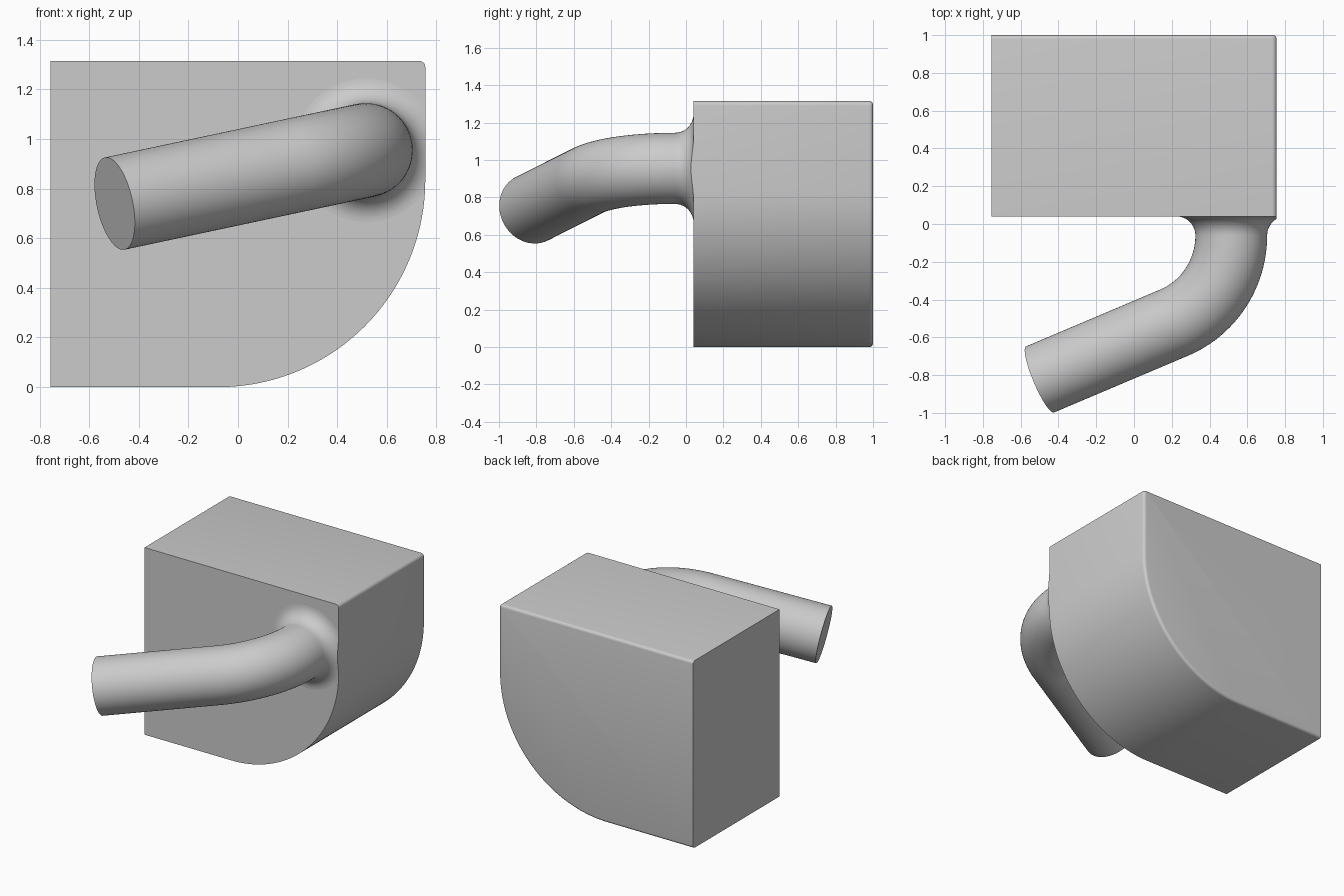
import bpy, bmesh
from math import sin, cos, pi, sqrt, radians
from mathutils import Vector

cube = bpy.data.objects.get("Cube")
if cube:
    bpy.data.objects.remove(cube, do_unlink=True)

grey = bpy.data.materials.new("plain_grey")
grey.use_nodes = True
COLOUR = (0.6, 0.6, 0.6, 1)
grey.diffuse_color = COLOUR
grey.node_tree.nodes["Principled BSDF"].inputs["Base Color"].default_value = COLOUR

HALF, TOP, FRONT, BACK = 0.755, 1.315, 0.04, 1.0   # block extents
ARC = 0.835                                        # big rounded lower corner
ARC_X, ARC_Z = HALF - ARC, ARC


def finish(bm, name):
    bmesh.ops.recalc_face_normals(bm, faces=bm.faces)
    mesh = bpy.data.meshes.new(name)
    bm.to_mesh(mesh)
    bm.free()
    mesh.materials.append(grey)
    obj = bpy.data.objects.new(name, mesh)
    bpy.context.collection.objects.link(obj)
    bpy.ops.object.select_all(action='DESELECT')
    obj.select_set(True)
    bpy.context.view_layer.objects.active = obj
    bpy.ops.object.shade_smooth_by_angle(angle=radians(30))
    return obj


def arc(cx, cz, r, start, end, steps):
    return [(cx + r * cos(start + (end - start) * i / steps),
             cz + r * sin(start + (end - start) * i / steps)) for i in range(steps + 1)]


# Block: profile extruded backwards, back rim softened except on the flat side
soft = 0.025
profile = [(-HALF, TOP), (-HALF, 0)]
profile += arc(ARC_X, ARC_Z, ARC, -pi / 2, 0, 48)
profile += arc(HALF - soft, TOP - soft, soft, 0, pi / 2, 6)
bm = bmesh.new()
front = bm.faces.new([bm.verts.new((x, FRONT, z)) for x, z in profile])
new = bmesh.ops.extrude_face_region(bm, geom=[front], use_keep_orig=True)["geom"]
bmesh.ops.translate(bm, vec=(0, BACK - FRONT, 0),
                    verts=[g for g in new if isinstance(g, bmesh.types.BMVert)])
rim = [e for e in bm.edges if all(v.co.y > BACK - 0.01 for v in e.verts)
       and any(v.co.x > -HALF + 0.01 for v in e.verts)]
bmesh.ops.bevel(bm, geom=rim, offset=0.02, segments=4, profile=0.5, affect='EDGES')
finish(bm, "block")

# Pipe: flared foot trimmed to the block outline, bend, then a straight run
R, FLARE, BEND, SIDES = 0.19, 0.1, 0.5, 64
TILT, TURN = radians(12), radians(67.5)
foot = Vector((0.515, FRONT - FLARE, 0.955))
ahead = Vector((0, -1, 0))
across = Vector((-cos(TILT), 0, -sin(TILT)))
side = ahead.cross(across)
angles = [2 * pi * i / SIDES for i in range(SIDES)]


def outline_reach(d):
    """Distance from the pipe axis to the block outline in direction d."""
    if d.x > 0:
        t = (HALF - foot.x) / d.x
        if foot.z + t * d.z >= ARC_Z:
            return t
    px, pz = foot.x - ARC_X, foot.z - ARC_Z
    k = px * d.x + pz * d.z
    return -k + sqrt(k * k - px * px - pz * pz + ARC * ARC)


def flare_ring(f):
    ring = []
    for a in angles:
        d = across * cos(a) + side * sin(a)
        reach = min(R + FLARE, outline_reach(d))
        out = R + (reach - R) * (1 - cos(f * pi / 2))
        rise = sqrt(max(0, FLARE ** 2 - (R + FLARE - out) ** 2))
        ring.append(foot + d * out - ahead * rise)
    return ring


def pipe_ring(theta, run=0):
    t = ahead * cos(theta) + across * sin(theta)
    n = across * cos(theta) - ahead * sin(theta)
    c = foot + ahead * BEND * sin(theta) + across * BEND * (1 - cos(theta)) + t * run
    return [c + (n * cos(a) + side * sin(a)) * R for a in angles]


edge = flare_ring(1)
rings = [[Vector((p.x, FRONT + 0.0005, p.z)) for p in edge], edge]
rings += [flare_ring(1 - i / 10) for i in range(1, 10)]
rings += [pipe_ring(TURN * i / 24) for i in range(25)]
rings.append(pipe_ring(TURN, 0.786))

bm = bmesh.new()
loops = [[bm.verts.new(p) for p in ring] for ring in rings]
for lo, hi in zip(loops, loops[1:]):
    for i in range(SIDES):
        j = (i + 1) % SIDES
        bm.faces.new((lo[i], lo[j], hi[j], hi[i]))
bm.faces.new(loops[-1])
bm.faces.new(loops[0])
finish(bm, "curved_pipe")
